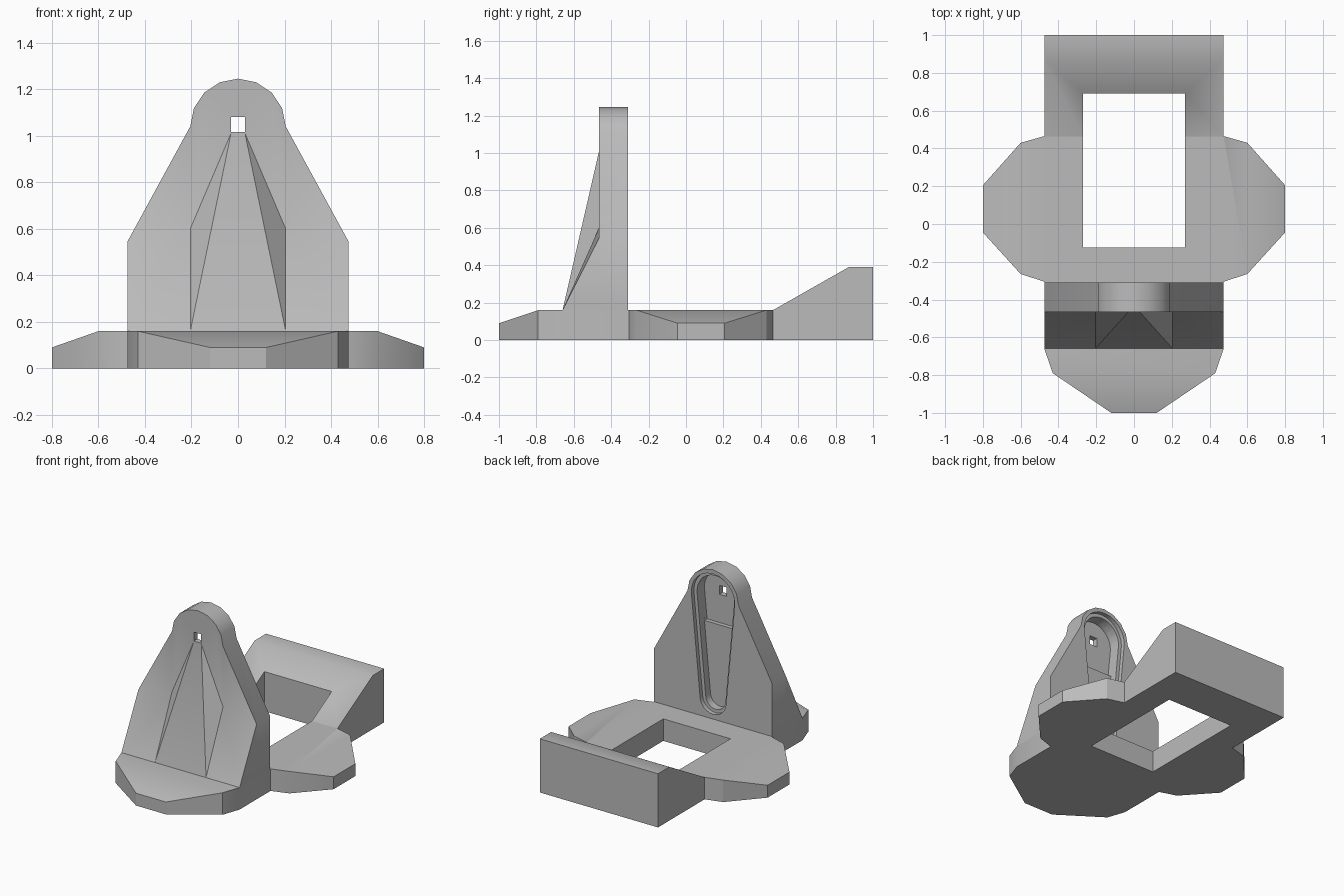
import bpy, bmesh, math
from mathutils import Vector

cube = bpy.data.objects.get("Cube")
if cube:
    bpy.data.objects.remove(cube, do_unlink=True)

grey = bpy.data.materials.new("plain_grey")
grey.use_nodes = True
colour = (0.5, 0.5, 0.5, 1)
grey.diffuse_color = colour
grey.node_tree.nodes["Principled BSDF"].inputs["Base Color"].default_value = colour


def finish(bm, name):
    bmesh.ops.recalc_face_normals(bm, faces=bm.faces)
    mesh = bpy.data.meshes.new(name)
    bm.to_mesh(mesh)
    bm.free()
    mesh.materials.append(grey)
    obj = bpy.data.objects.new(name, mesh)
    bpy.context.collection.objects.link(obj)
    return obj


def prism(name, bottom, top):
    """Solid between two matching rings of points."""
    bm = bmesh.new()
    low = [bm.verts.new(p) for p in bottom]
    high = [bm.verts.new(p) for p in top]
    bm.faces.new(low)
    bm.faces.new(high)
    for i in range(len(low)):
        j = (i + 1) % len(low)
        bm.faces.new((low[i], low[j], high[j], high[i]))
    return finish(bm, name)


def along_y(name, outline, y0, y1):
    return prism(name, [(x, y0, z) for x, z in outline], [(x, y1, z) for x, z in outline])


def hull(name, points):
    bm = bmesh.new()
    for p in points:
        bm.verts.new(p)
    bmesh.ops.convex_hull(bm, input=bm.verts)
    bmesh.ops.dissolve_limit(bm, angle_limit=0.01, verts=bm.verts, edges=bm.edges)
    return finish(bm, name)


def box(name, x0, x1, y0, y1, z0, z1):
    return hull(name, [(x, y, z) for x in (x0, x1) for y in (y0, y1) for z in (z0, z1)])


def both(points):
    return [(s * x, y, z) for x, y, z in points for s in (1, -1)]


def floor_to(points):
    return points + [(x, y, 0) for x, y, z in points]


def combine(target, tools, operation):
    bpy.context.view_layer.objects.active = target
    for tool in tools:
        tool.hide_render = True
        mod = target.modifiers.new("combine", "BOOLEAN")
        mod.operation, mod.solver, mod.object = operation, "EXACT", tool
        bpy.ops.object.modifier_apply(modifier=mod.name)
        bpy.data.objects.remove(tool, do_unlink=True)


def smooth(obj):
    bpy.ops.object.select_all(action="DESELECT")
    obj.select_set(True)
    bpy.context.view_layer.objects.active = obj
    bpy.ops.object.shade_smooth_by_angle(angle=math.radians(30))


W, T, LOW = 0.475, 0.16, 0.09        # half width, base thickness, thin edge
FRONT, BACK = -0.465, -0.31          # faces of the upright plate

# Base: front foot, side wings and raised tail around a window
base = hull("base", floor_to(both([(W, 0.465, T), (W, -0.66, T), (0.43, -0.79, T), (0.12, -1, LOW)])))
wings = hull("wings", floor_to(both([(W, 0.465, T), (0.6, 0.43, T), (0.8, 0.205, LOW),
                                     (0.8, -0.045, LOW), (0.6, -0.265, T), (W, -0.305, T)])))
side = [(0.46, 0), (1, 0), (1, 0.39), (0.87, 0.39), (0.465, T), (0.46, T)]
tail = prism("tail", [(-W, y, z) for y, z in side], [(W, y, z) for y, z in side])
combine(base, [wings, tail], "UNION")
combine(base, [box("window", -0.27, 0.27, -0.125, 0.69, -1, 1)], "DIFFERENCE")
smooth(base)

# Upright plate with a rounded head
R, HEAD = 0.205, 1.04
arc = [(R * math.cos(a), HEAD + R * math.sin(a))
       for a in (math.pi * i / 8 for i in range(9))]
plate = along_y("back_plate", [(-W, T), (W, T), (W, 0.545)] + arc + [(-W, 0.545)], FRONT, BACK)

# Sloped foot of the plate and the tapering gusset on it
inner = FRONT + 0.01
ramp = hull("ramp", both([(W, -0.66, T), (W, inner, T), (W, FRONT, 0.545), (W, inner, 0.545),
                          (0.205, FRONT, 0.6), (0.205, inner, 0.6)]))
gusset = hull("gusset", both([(0.205, -0.66, T), (0.205, inner, T), (0.205, FRONT, 0.6),
                              (0.205, inner, 0.6), (0.03, FRONT, 1.01), (0.03, inner, 1.01)]))
combine(plate, [ramp, gusset], "UNION")


# Stepped teardrop recess in the rear face, and the square hole
def teardrop(name, grow, depth):
    outline = []
    for centre, radius, start in ((HEAD, 0.15, 0), (0.3, 0.08, math.pi)):
        for i in range(13):
            a = start + math.pi * i / 12
            outline.append(((radius + grow) * math.cos(a), centre + (radius + grow) * math.sin(a)))
    return along_y(name, outline, BACK - depth, BACK + 0.1)


head_arc = [(0.15 * math.cos(math.pi * i / 12), HEAD + 0.15 * math.sin(math.pi * i / 12))
            for i in range(13)]
pocket = along_y("head_pocket", head_arc + [(-0.128, 0.81), (0.128, 0.81)], BACK - 0.115, BACK + 0.1)
combine(plate, [teardrop("rim", 0.025, 0.03), teardrop("recess", 0, 0.085), pocket,
                box("hole", -0.03, 0.03, -1, 0, 1.015, 1.08)], "DIFFERENCE")
smooth(plate)
